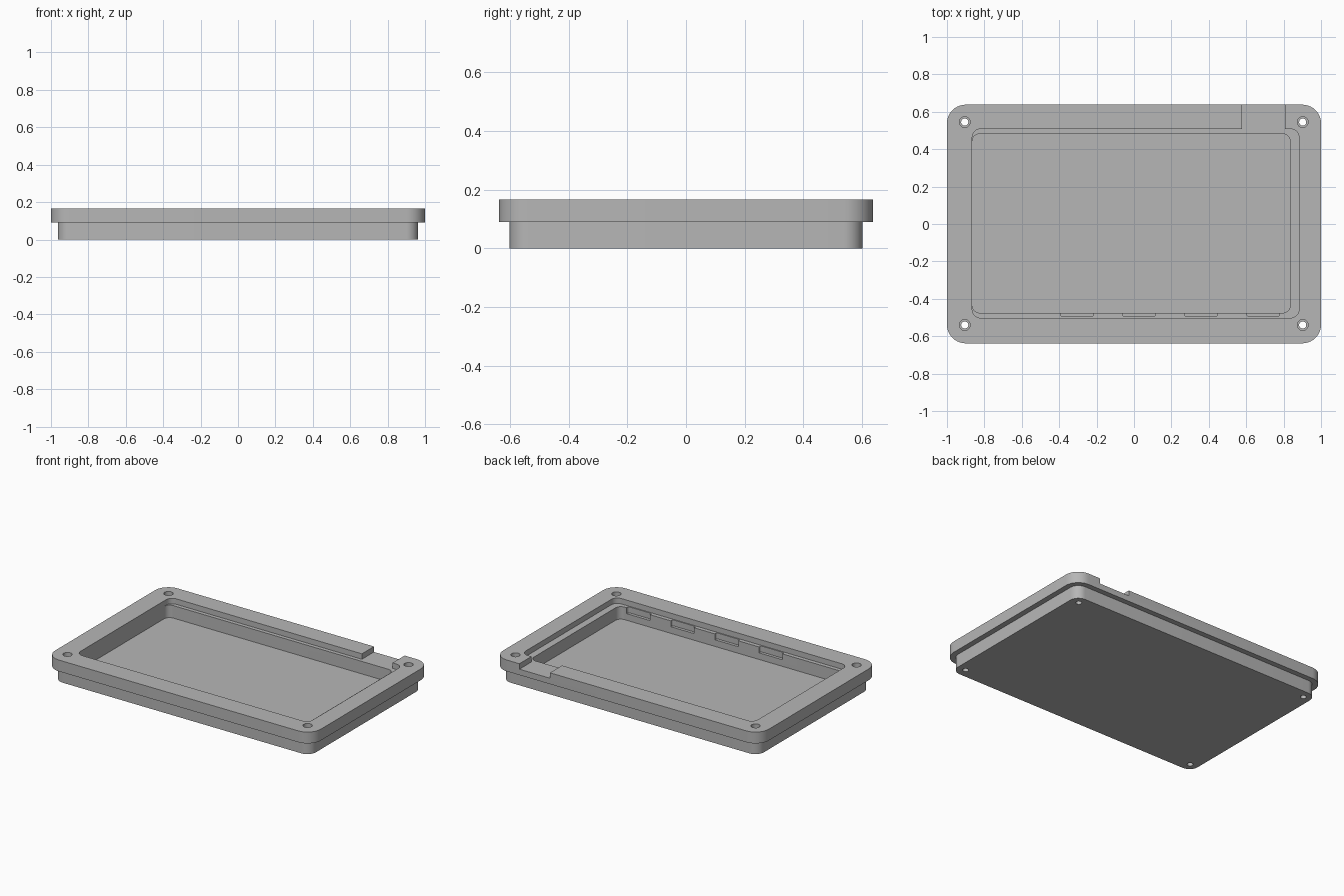
import bpy, bmesh
from math import sin, cos, pi, radians

if "Cube" in bpy.data.objects:
    bpy.data.objects.remove(bpy.data.objects["Cube"], do_unlink=True)

grey = bpy.data.materials.new("mid_grey")
grey.use_nodes = True
colour = (0.47, 0.47, 0.47, 1)
grey.diffuse_color = colour
grey.node_tree.nodes["Principled BSDF"].inputs["Base Color"].default_value = colour

TOP, LEDGE, STEP, FLOOR = 0.167, 0.13, 0.09, 0.045


def slab(name, x0, x1, y0, y1, z0, z1, radius=0.0, steps=10):
    """Upright block with rounded vertical corners."""
    outline = []
    corners = [(x1, y1, -1, -1), (x0, y1, 1, -1), (x0, y0, 1, 1), (x1, y0, -1, 1)]
    for i, (x, y, sx, sy) in enumerate(corners):
        for k in range(steps + 1 if radius else 1):
            a = (i + k / steps) * pi / 2
            outline.append((x + radius * (sx + cos(a)) if radius else x,
                            y + radius * (sy + sin(a)) if radius else y, z0))
    bm = bmesh.new()
    base = bm.faces.new([bm.verts.new(p) for p in outline])
    top = bmesh.ops.extrude_face_region(bm, geom=[base])["geom"]
    moved = [v for v in top if isinstance(v, bmesh.types.BMVert)]
    bmesh.ops.translate(bm, vec=(0, 0, z1 - z0), verts=moved)
    bmesh.ops.recalc_face_normals(bm, faces=bm.faces)
    mesh = bpy.data.meshes.new(name)
    bm.to_mesh(mesh)
    bm.free()
    mesh.materials.append(grey)
    obj = bpy.data.objects.new(name, mesh)
    bpy.context.collection.objects.link(obj)
    return obj


def peg(name, x, y, r, z0, z1):
    """Round cutter."""
    bpy.ops.mesh.primitive_cylinder_add(vertices=32, radius=r, depth=z1 - z0,
                                        location=(x, y, (z0 + z1) / 2))
    obj = bpy.context.object
    obj.name = name
    obj.data.materials.append(grey)
    return obj


def combine(target, tool, operation):
    """Apply a boolean and discard the tool."""
    tool.hide_render = True
    mod = target.modifiers.new(operation.title(), "BOOLEAN")
    mod.operation, mod.object, mod.solver = operation, tool, "EXACT"
    bpy.context.view_layer.objects.active = target
    bpy.ops.object.modifier_apply(modifier=mod.name)
    bpy.data.objects.remove(tool, do_unlink=True)


# Tray: wide upper flange over a slightly smaller lower body
tray = slab("tray", -1, 1, -0.638, 0.638, STEP, TOP, 0.1)
combine(tray, slab("lower_body", -0.963, 0.963, -0.602, 0.602, 0, 0.14, 0.065), "UNION")

# Deep pocket, shallow lid ledge and cable notch through the back rim
cutters = [
    slab("pocket", -0.865, 0.835, -0.475, 0.482, FLOOR, 0.3, 0.04),
    slab("lid_ledge", -0.865, 0.882, -0.502, 0.508, LEDGE, 0.3, 0.045),
    slab("back_notch", 0.577, 0.807, 0.4, 0.8, LEDGE, 0.3),
]

# Row of slots along the front ledge
for i in range(4):
    x = -0.305 + i * 0.332
    cutters.append(slab("slot", x - 0.088, x + 0.088, -0.495, -0.4, STEP, 0.3, 0.012, 4))

# Screw holes with counterbores
for x in (-0.905, 0.902):
    for y in (-0.54, 0.545):
        cutters.append(peg("screw_hole", x, y, 0.019, -0.1, 0.3))
        cutters.append(peg("counterbore", x, y, 0.029, LEDGE, 0.3))

for cutter in cutters:
    combine(tray, cutter, "DIFFERENCE")

bpy.ops.object.select_all(action="DESELECT")
tray.select_set(True)
bpy.context.view_layer.objects.active = tray
bpy.ops.object.shade_smooth_by_angle(angle=radians(30))
